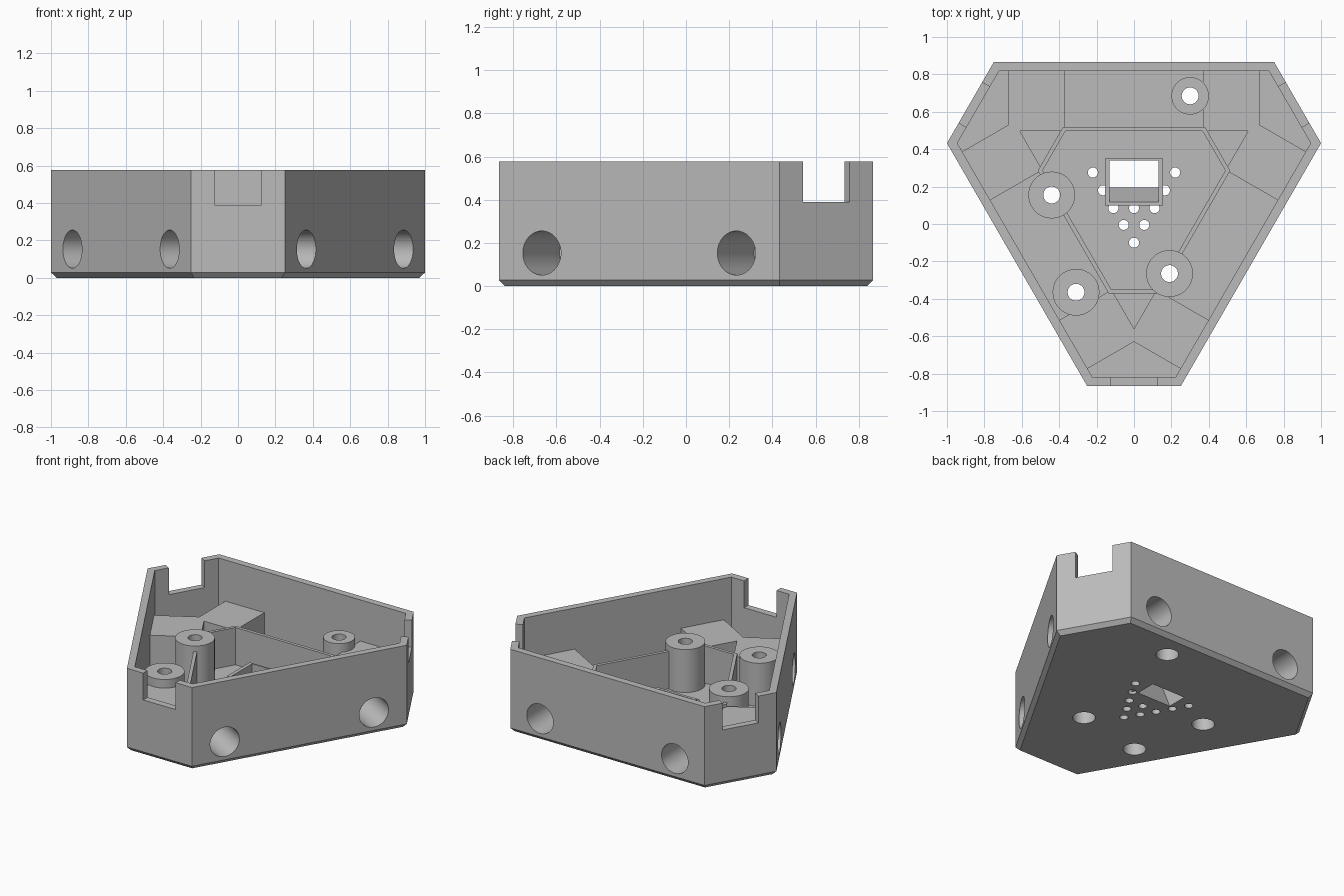
import bpy, bmesh
from math import cos, sin, pi, radians, sqrt
from mathutils import Matrix

cube = bpy.data.objects.get("Cube")
if cube:
    bpy.data.objects.remove(cube, do_unlink=True)

# One plain grey plastic
grey = bpy.data.materials.new("grey plastic")
grey.use_nodes = True
COLOUR = (0.5, 0.5, 0.5, 1)
grey.diffuse_color = COLOUR
grey.node_tree.nodes["Principled BSDF"].inputs["Base Color"].default_value = COLOUR

CY = 0.144                      # centre of the threefold symmetry
CENTRE = Matrix.Translation((0, CY, 0))
LONG, SHORT = 0.722, 1.01       # distances from centre to long and short walls
WALL, HEIGHT, FLOOR = 0.048, 0.577, 0.05
TURNS = [CENTRE @ Matrix.Rotation(k * 2 * pi / 3, 4, 'Z') for k in range(3)]


def hexagon(a, b):
    """Triangle with cut corners: long sides at distance a, short sides at b."""
    x = (b - a / 2) / cos(radians(30))
    pts = []
    for k in range(3):
        c, s = cos(k * 2 * pi / 3), sin(k * 2 * pi / 3)
        pts += [(px * c - a * s, px * s + a * c) for px in (x, -x)]
    return pts


def circle(r, n=48):
    return [(r * cos(2 * pi * i / n), r * sin(2 * pi * i / n)) for i in range(n)]


def rect(x0, x1, y0, y1):
    return [(x0, y0), (x1, y0), (x1, y1), (x0, y1)]


def loft(name, rings, matrix=Matrix()):
    """Closed solid through stacked (outline, z) rings."""
    bm = bmesh.new()
    loops = [[bm.verts.new((x, y, z)) for x, y in pts] for pts, z in rings]
    n = len(loops[0])
    bm.faces.new(loops[0][::-1])
    bm.faces.new(loops[-1])
    for lo, hi in zip(loops, loops[1:]):
        for i in range(n):
            j = (i + 1) % n
            bm.faces.new((lo[i], lo[j], hi[j], hi[i]))
    bm.transform(matrix)
    bmesh.ops.recalc_face_normals(bm, faces=bm.faces)
    mesh = bpy.data.meshes.new(name)
    bm.to_mesh(mesh)
    bm.free()
    mesh.materials.append(grey)
    obj = bpy.data.objects.new(name, mesh)
    bpy.context.scene.collection.objects.link(obj)
    return obj


def combine(obj, others, operation):
    """Apply a chain of booleans to obj."""
    for other in others:
        mod = obj.modifiers.new("bool", 'BOOLEAN')
        mod.object, mod.operation, mod.solver = other, operation, 'EXACT'
    dg = bpy.context.evaluated_depsgraph_get()
    mesh = bpy.data.meshes.new_from_object(obj.evaluated_get(dg))
    obj.modifiers.clear()
    obj.data = mesh
    mesh.materials.clear()
    mesh.materials.append(grey)


def discard(objs):
    for o in objs:
        bpy.data.objects.remove(o, do_unlink=True)


def prism(name, outline, z0, z1, matrix=Matrix()):
    return loft(name, [(outline, z0), (outline, z1)], matrix)


# Outer shell with chamfered underside
shell = loft("shell", [(hexagon(LONG - 0.026, SHORT - 0.026), 0),
                       (hexagon(LONG, SHORT), 0.028),
                       (hexagon(LONG, SHORT), HEIGHT)], CENTRE)
shell_cuts = [prism("cavity_cutter", hexagon(LONG - WALL, SHORT - WALL), FLOOR, 1, CENTRE)]
for m in TURNS:                 # cable notches in the short walls
    shell_cuts.append(prism("notch_cutter", rect(-0.125, 0.125, -1.1, -0.9), 0.39, 1, m))
combine(shell, shell_cuts, 'DIFFERENCE')
discard(shell_cuts)

# Corner blocks around the side bores
blocks = [prism("corner_blocks", rect(min(s * 0.37, s * 0.67), max(s * 0.37, s * 0.67), 0.352, 0.7),
                0.02, 0.29, m) for m in TURNS for s in (-1, 1)]
corner_blocks = blocks.pop(0)
combine(corner_blocks, blocks, 'UNION')
discard(blocks)

# Thin partition wall around the middle
partition = prism("partition_wall", hexagon(0.375, 0.516), 0.02, 0.31, CENTRE)
hollow = [prism("partition_cutter", hexagon(0.352, 0.494), -1, 1, CENTRE)]
combine(partition, hollow, 'DIFFERENCE')
discard(hollow)

# Screw posts: x, y, radius
posts, bores = [], []
for x, y, r in [(-0.44, 0.155, 0.125), (-0.31, -0.365, 0.125),
                (0.19, -0.265, 0.125), (0.3, 0.685, 0.1)]:
    at = Matrix.Translation((x, y, 0))
    posts.append(prism("screw_post", circle(r), 0.02, 0.35, at))
    bores.append(prism("screw_cutter", circle(0.045), -0.1, 1, at))
    bores.append(prism("counterbore_cutter", circle(0.072), -0.1, 0.2, at))

# Window frame with a sloping front lip
frame = prism("window_frame", rect(-0.155, 0.155, 0.1, 0.35), 0.02, 0.18)
window = loft("window_cutter", [(rect(-0.13, 0.13, 0.2, 0.34), -0.01),
                                (rect(-0.13, 0.13, 0.11, 0.34), 0.2)])

# Small vent holes in a triangle pattern
vents = []
for x, y in [(0, -0.1), (0.055, -0.005), (0, 0.085), (0.11, 0.085),
             (0.165, 0.18), (0.22, 0.275)]:
    for px in {x, -x}:
        vents.append(prism("vent_cutter", circle(0.027, 24), -0.1, 0.1,
                           Matrix.Translation((px, y, 0))))

# Blind bores in the long walls
side_bores = []
for m in TURNS:
    for x in (-0.52, 0.52):
        place = m @ Matrix.Translation((x, LONG - 0.34, 0.153)) @ Matrix.Rotation(-pi / 2, 4, 'X')
        side_bores.append(prism("side_bore_cutter", circle(0.102), 0, 0.5, place))

combine(shell, side_bores + bores + vents + [window], 'DIFFERENCE')
combine(corner_blocks, side_bores + bores, 'DIFFERENCE')
combine(partition, bores, 'DIFFERENCE')
combine(frame, [window], 'DIFFERENCE')
for i, post in enumerate(posts):
    combine(post, bores[2 * i:2 * i + 2], 'DIFFERENCE')
discard(side_bores + bores + vents + [window])

# Smooth round bores, keep edges sharp
bpy.ops.object.select_all(action='DESELECT')
for obj in [shell, corner_blocks, partition, frame] + posts:
    obj.select_set(True)
    bpy.context.view_layer.objects.active = obj
bpy.ops.object.shade_smooth_by_angle(angle=radians(25))
